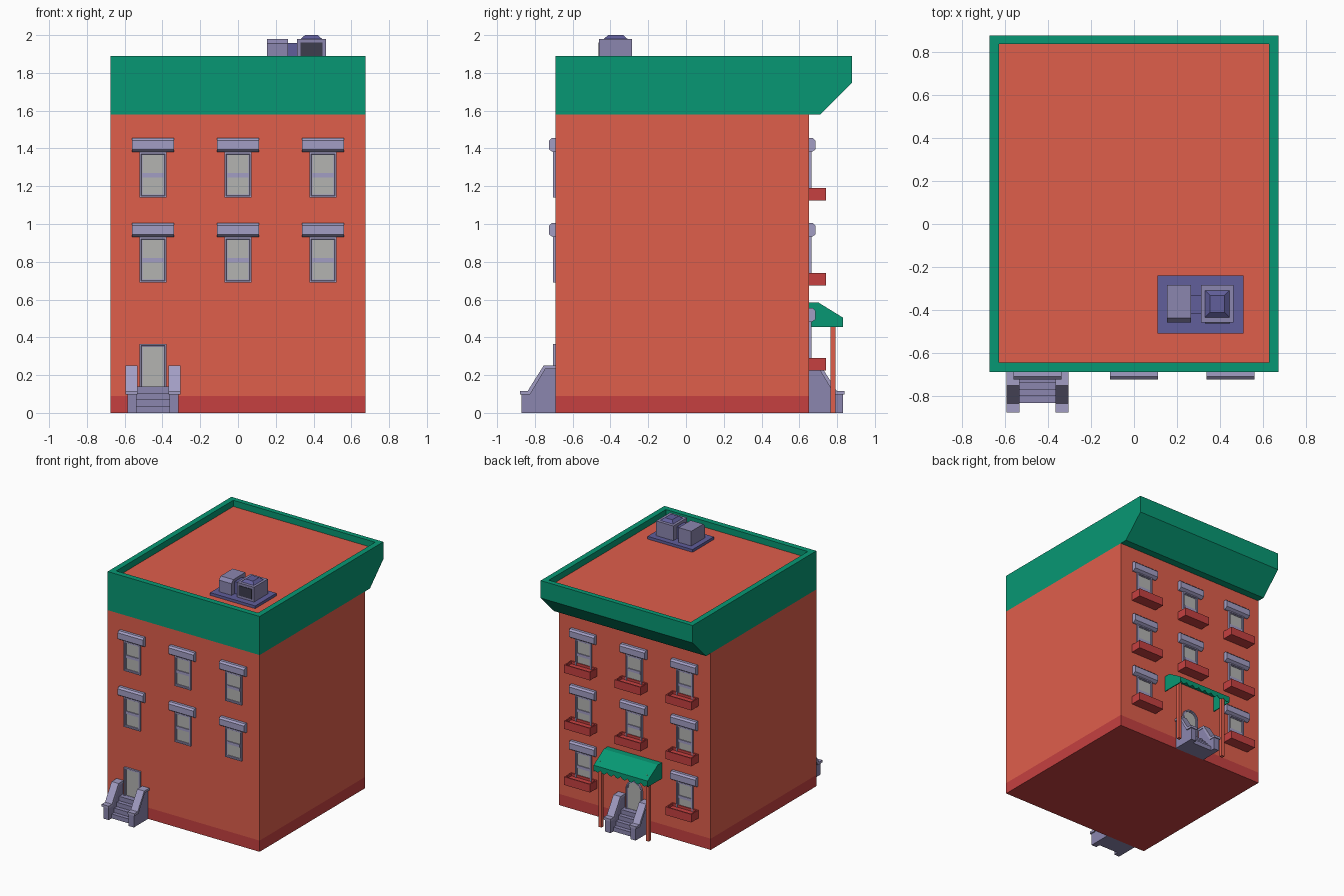
import bpy, bmesh, math
from mathutils import Vector

if "Cube" in bpy.data.objects:
    bpy.data.objects.remove(bpy.data.objects["Cube"])


def mat(name, r, g, b):
    m = bpy.data.materials.new(name)
    m.diffuse_color = (r ** 2.2, g ** 2.2, b ** 2.2, 1)
    m.use_nodes = True
    m.node_tree.nodes["Principled BSDF"].inputs["Base Color"].default_value = m.diffuse_color
    return m


BRICK = mat("brick", .87, .37, .30)
RED = mat("dark_red", .77, .26, .26)
GREEN = mat("green", .06, .59, .45)
STONE = mat("stone", .63, .61, .76)
METAL = mat("metal", .54, .52, .68)
VIOLET = mat("violet", .38, .37, .60)
GLASS = mat("glass", .70, .70, .69)
DARK = mat("grille_dark", .25, .25, .31)


def loft(name, rings, m, caps=(True, True), closed=True, skip=(), thick=0):
    """Bridge equal-length point rings; optionally cap the first and last."""
    bm = bmesh.new()
    rs = [[bm.verts.new(p) for p in r] for r in rings]
    n = len(rs[0])
    for a, b in zip(rs, rs[1:]):
        for i in range(n if closed else n - 1):
            if i not in skip:
                j = (i + 1) % n
                bm.faces.new((a[i], a[j], b[j], b[i]))
    if caps[0]:
        bm.faces.new(rs[0][::-1])
    if caps[1]:
        bm.faces.new(rs[-1])
    bmesh.ops.recalc_face_normals(bm, faces=bm.faces)
    me = bpy.data.meshes.new(name)
    bm.to_mesh(me)
    bm.free()
    me.materials.append(m)
    ob = bpy.data.objects.new(name, me)
    bpy.context.collection.objects.link(ob)
    if thick:
        s = ob.modifiers.new("thickness", "SOLIDIFY")
        s.thickness = thick
    return ob


def rect(x0, x1, y0, y1, z):
    return [(x0, y0, z), (x1, y0, z), (x1, y1, z), (x0, y1, z)]


def box(name, x0, x1, y0, y1, z0, z1, m):
    return loft(name, [rect(x0, x1, y0, y1, z0), rect(x0, x1, y0, y1, z1)], m)


def extrude(name, yz, x0, x1, m, **k):
    return loft(name, [[(x, y, z) for y, z in yz] for x in (x0, x1)], m, **k)


def opening(w, z0, z1, d, y, arch):
    """Outline of a window or door, inset by d, at depth y."""
    w, z1 = w - d, z1 - d
    z0 = z0 + d
    if not arch:
        return [(-w, y, z0), (w, y, z0), (w, y, z1), (-w, y, z1)]
    top = [(w * math.cos(math.pi * i / 10), y, z1 - w + w * math.sin(math.pi * i / 10))
           for i in range(11)]
    return [(-w, y, z0), (w, y, z0)] + top


def framed(name, z0, z1, arch=False):
    o = lambda d, y: opening(.072, z0, z1, d, y, arch)
    frame = loft(name + "_frame", [o(0, 0), o(0, -.015), o(.009, -.015), o(.011, -.009),
                                   o(.016, -.009), o(.016, -.004)], STONE, (False, False))
    pane = loft(name + "_pane", [o(.016, -.004)], GLASS, (False, True))
    return [frame, pane]


def place(parts, x, back, z=0):
    """Instance wall-mounted parts on the front or back wall."""
    for p in parts:
        c = bpy.data.objects.new(p.name, p.data)
        for md in p.modifiers:
            c.modifiers.new(md.name, md.type).thickness = md.thickness
        c.location = (x, .65 if back else -.69, z)
        c.rotation_euler.z = math.pi if back else 0
        bpy.context.collection.objects.link(c)


def discard(parts):
    for p in parts:
        bpy.data.objects.remove(p)


# Building shell
X, F, B = .675, -.69, .65
loft("base_band", [rect(-X, X, F, B, 0), rect(-X, X, F, B, .09)], RED, (True, False))
loft("walls", [rect(-X, X, F, B, .09), rect(-X, X, F, B, 1.58)], BRICK, (False, False))
loft("cornice", [rect(-X, X, F, B, 1.58), rect(-X, X, F, .71, 1.58), rect(-X, X, F, .88, 1.75),
                 rect(-X, X, F, .88, 1.89), rect(-.63, .63, -.645, .84, 1.89),
                 rect(-.63, .63, -.645, .84, 1.84)], GREEN, (False, False))
loft("roof", [rect(-.63, .63, -.645, .84, 1.84)], BRICK, (False, True))

# Window with lintel; back windows also carry a planter
window = framed("window", 0, .24)
window.append(box("window_bar", -.056, .056, -.011, -.004, .107, .129, STONE))
window.append(extrude("lintel", [(0, .24), (-.014, .24), (-.035, .254), (-.035, .302),
                                 (-.022, .315), (0, .315)], -.112, .112, STONE))
planter = [loft("planter", [rect(-.115, .115, -.09, 0, -.015), rect(-.115, .115, -.09, 0, .05),
                            rect(-.105, .105, -.08, -.01, .05),
                            rect(-.105, .105, -.08, -.01, .03)], RED)]
for x in (-.45, 0, .45):
    for z in (.69, 1.14):
        place(window, x, False, z)
    for z in (.24, .69, 1.14):
        if x or z > .3:
            place(window + planter, x, True, z)
discard(window + planter)

# Stoop: steps, side walls and sloped copings
steps = [(0, 0)]
for i in range(4):
    y = -.145 + .032 * i
    steps += [(y, .035 * i), (y, .035 * (i + 1))]
steps.append((0, .14))
stoop = [extrude("steps", steps[1:] + [(0, 0)], -.09, .09, METAL)]
wall = [(0, 0), (-.182, 0), (-.182, .1), (-.142, .1), (-.06, .235), (0, .235)]
coping = [(0, .232), (-.055, .232), (-.136, .097), (-.19, .097), (-.19, .116),
          (-.148, .116), (-.064, .25), (0, .25)]
for s in (-1, 1):
    stoop.append(extrude("stoop_wall", wall, s * .088, s * .135, METAL))
    stoop.append(extrude("stoop_coping", coping, s * .083, s * .145, STONE))
door = framed("door", .125, .365)
arched = framed("arched_door", .125, .375, True)
place(stoop + door, -.45, False)
place(stoop + arched, 0, True)
discard(stoop + door + arched)

# Awning over the back door: hollow cover, scalloped valance, two posts
cover = [(-.18, .456), (-.18, .505), (-.05, .585), (0, .585), (0, .456)]
n = 64
xs = [-.24 + .48 * i / n for i in range(n + 1)]
awning = [extrude("awning_cover", cover, -.24, .24, GREEN, skip=(0, 3, 4), thick=.006),
          loft("awning_valance", [[(x, -.18, .505) for x in xs],
                                  [(x, -.18, .475 - .02 * abs(math.sin(math.pi * i / 8)))
                                   for i, x in enumerate(xs)]],
               GREEN, (False, False), closed=False, thick=.004)]
for s in (-1, 1):
    awning.append(box("awning_post", s * .21 - .013, s * .21 + .013, -.141, -.115, 0, .53, BRICK))
place(awning, 0, True)
discard(awning)

# Rooftop cooling units on a pad
box("unit_pad", .11, .51, -.51, -.24, 1.84, 1.862, VIOLET)
extrude("small_unit", [(-.46, 1.862), (-.46, 1.955), (-.438, 1.98), (-.285, 1.98),
                       (-.285, 1.862)], .153, .265, METAL)
box("unit_duct", .265, .312, -.42, -.33, 1.862, 1.958, VIOLET)
box("large_unit", .312, .465, -.46, -.285, 1.862, 1.98, METAL)
box("unit_grille", .33, .447, -.464, -.459, 1.88, 1.96, DARK)
loft("unit_cap", [rect(.332, .445, -.435, -.31, 1.98), rect(.355, .422, -.412, -.333, 2.0)], VIOLET)
